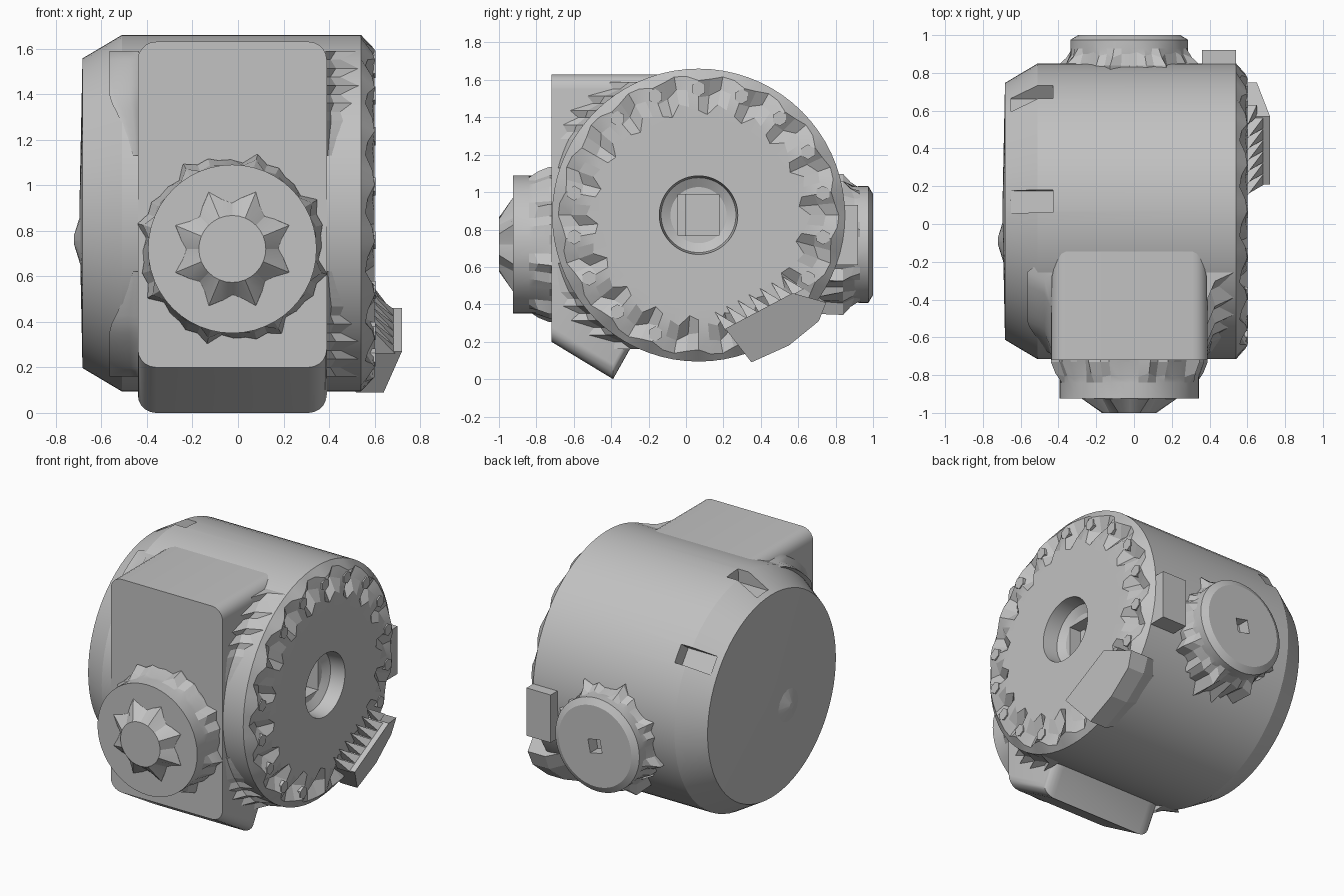
import bpy, bmesh, math
from mathutils import Vector, Matrix

cube = bpy.data.objects.get("Cube")
if cube:
    bpy.data.objects.remove(cube, do_unlink=True)

GREY = bpy.data.materials.new("cast_grey")
GREY.use_nodes = True
TONE = (0.54, 0.54, 0.54, 1)
GREY.diffuse_color = TONE
GREY.node_tree.nodes["Principled BSDF"].inputs["Base Color"].default_value = TONE

X, Y, Z = Vector((1, 0, 0)), Vector((0, 1, 0)), Vector((0, 0, 1))
RADIUS = 0.783
CENTRE = Vector((0, 0.067, 0.877))      # drum axis
PORT = Vector((-0.025, 0, 0.72))        # port axis


def finish(name, bm, smooth):
    bmesh.ops.recalc_face_normals(bm, faces=bm.faces)
    me = bpy.data.meshes.new(name)
    bm.to_mesh(me)
    bm.free()
    me.materials.append(GREY)
    ob = bpy.data.objects.new(name, me)
    bpy.context.collection.objects.link(ob)
    bpy.ops.object.select_all(action="DESELECT")
    ob.select_set(True)
    bpy.context.view_layer.objects.active = ob
    if smooth:
        bpy.ops.object.shade_smooth_by_angle(angle=math.radians(smooth))
    return ob


def loft(name, sections, smooth=30):
    """Skin a row of equal-length closed sections and cap both ends."""
    bm = bmesh.new()
    loops = [[bm.verts.new(p) for p in s] for s in sections]
    for a, b in zip(loops, loops[1:]):
        for i in range(len(a)):
            j = (i + 1) % len(a)
            bm.faces.new((a[i], a[j], b[j], b[i]))
    bm.faces.new(loops[0])
    bm.faces.new(loops[-1])
    return finish(name, bm, smooth)


def turned(name, origin, axis, rings, n, smooth=12):
    """Each ring is a repeating pattern of (distance along axis, radius)."""
    u = Y if axis == X else axis.cross(Z)
    sections = []
    for ring in rings:
        pattern = ring if isinstance(ring, list) else [ring]
        pts = []
        for i in range(n):
            a, r = pattern[i % len(pattern)]
            t = math.tau * i / n + math.pi / 2
            pts.append(origin + axis * a + (u * math.cos(t) + Z * math.sin(t)) * r)
        sections.append(pts)
    return loft(name, sections, smooth)


def box(name, centre, size, turn=None):
    bm = bmesh.new()
    bmesh.ops.create_cube(bm, size=1)
    m = Matrix.Translation(centre) @ (turn or Matrix()) @ Matrix.Diagonal((*size, 1))
    bmesh.ops.transform(bm, matrix=m, verts=bm.verts)
    return finish(name, bm, 0)


def cut(target, cutter):
    mod = target.modifiers.new("cut", "BOOLEAN")
    mod.operation = "DIFFERENCE"
    mod.solver = "EXACT"
    mod.object = cutter
    cutter.hide_render = True
    cutter.hide_set(True)
    cutter.display_type = "WIRE"


# Drum with chamfered closed end, pitted flange and centre bore
drum = turned("drum_housing", CENTRE, X, [
    (-0.695, 0.1), (-0.683, 0.68), (-0.51, RADIUS), (0.54, RADIUS),
    [(0.6, 0.72), (0.57, 0.745), (0.56, 0.75), (0.59, 0.73)],
    [(0.6, 0.63), (0.59, 0.67), (0.55, 0.68), (0.54, 0.64)],
    [(0.6, 0.56), (0.6, 0.58), (0.6, 0.6), (0.6, 0.54)],
    (0.6, 0.5), (0.6, 0.21), (0.5, 0.2), (0.47, 0.15)], 72)
cut(drum, box("socket_cutter", CENTRE + X * 0.45, (0.16, 0.22, 0.22)))

# Two pockets in the chamfered edge
for angle in (86, 36):
    t = math.radians(angle)
    pos = CENTRE + X * -0.54 + (Y * math.cos(t) + Z * math.sin(t)) * 0.75
    cut(drum, box("pocket_cutter", pos, (0.22, 0.12, 0.12),
                  Matrix.Rotation(t - math.pi / 2, 4, "X")))

# Low point on the closed end
turned("end_point", Vector((-0.68, -0.09, 0.76)), -X, [(0, 0.15), (0.04, 0.02)], 12)

# Hex bolts round the flange
for k in range(18):
    if k in (3, 9, 10, 11):
        continue
    t = math.radians(90 + 20 * k)
    pos = CENTRE + (Y * math.cos(t) + Z * math.sin(t)) * 0.675
    turned("flange_bolt", pos, X, [(0.52, 0.04), (0.603, 0.04)], 6, 0)


# Rounded front block, lofted back into the drum
def rounded(y, low, high, x0=-0.44, x1=0.39, r=0.08):
    pts = []
    corners = ((x1 - r, high - r), (x0 + r, high - r), (x0 + r, low + r), (x1 - r, low + r))
    for q, (cx, cz) in enumerate(corners):
        for s in range(6):
            t = math.pi / 2 * (q + s / 5)
            pts.append((cx + r * math.cos(t), y, cz + r * math.sin(t)))
    return pts


loft("front_block", [rounded(-0.72, 0.2, 1.63), rounded(-0.39, 0.0, 1.63),
                     rounded(-0.3, 0.16, 1.63), rounded(0.0, 0.4, 1.63)])


# Fillets between block and drum: plain on the right side, toothed beside the flange
def fillet(name, x, side, z0, z1, widths, smooth):
    sections = []
    for i in range(13):
        z = z0 + (z1 - z0) * i / 12
        y = CENTRE.y - math.sqrt(RADIUS ** 2 - (z - CENTRE.z) ** 2)
        w = min(widths[i % 2], (y + 0.719) * 0.7)
        sections.append([(x, y - w, z), (x + side * w * 0.3, y - w * 0.3, z),
                         (x + side * w, y + 0.003, z), (x, y + 0.1, z)])
    loft(name, sections, smooth)


for z0, z1 in ((1.13, 1.59), (0.62, 0.16)):
    fillet("block_fillet", -0.435, -1, z0, z1, (0.13, 0.13), 60)
    fillet("toothed_fillet", 0.385, 1, z0, z1, (0.15, 0.07), 0)

# Front port with toothed root, and its tapered boss
turned("front_port", PORT, -Y, [
    [(0.62, 0.39), (0.62, 0.41), (0.62, 0.42)],
    [(0.73, 0.39), (0.73, 0.38), (0.73, 0.43), (0.73, 0.4), (0.73, 0.41), (0.73, 0.39)],
    [(0.81, 0.37), (0.81, 0.37), (0.79, 0.405), (0.81, 0.37), (0.8, 0.38), (0.82, 0.37)],
    (0.84, 0.37), (0.925, 0.37), (0.925, 0.3)], 48)
turned("front_boss", PORT, -Y, [
    (0.9, 0.25), [(0.926, 0.2), (0.926, 0.23), (0.926, 0.27), (0.926, 0.22)],
    (1.0, 0.147)], 32)

# Back port with toothed root and square socket
back = turned("back_port", PORT, Y, [
    [(0.6, 0.32), (0.6, 0.34), (0.6, 0.38)],
    [(0.84, 0.32), (0.84, 0.33), (0.84, 0.39), (0.84, 0.34), (0.84, 0.35), (0.84, 0.32)],
    [(0.9, 0.31), (0.9, 0.31), (0.88, 0.345), (0.9, 0.31), (0.89, 0.32), (0.91, 0.31)],
    (0.93, 0.312), (0.975, 0.312), (1.0, 0.27)], 48)
cut(back, box("square_cutter", PORT + Y, (0.09, 0.16, 0.09), Matrix.Rotation(0.2, 4, "Y")))

# Stop block on the back, beside the port
box("back_stop", (0.45, 0.8, 0.77), (0.18, 0.24, 0.32))

# Sloped lug on the flange edge: foot fading into the drum, face leaning outward
edge = [(0.21, 0.27), (0.4, 0.37), (0.57, 0.46), (0.75, 0.41), (0.71, 0.31), (0.55, 0.18), (0.35, 0.09)]
lean = (0.72, 0.72, 0.72, 0.65, 0.64, 0.64, 0.64)
foot = [Vector((0.52, y, z)) for y, z in edge]
root = [CENTRE + X * 0.38 + (p - CENTRE - X * 0.52) * 0.9 for p in foot]
loft("flange_lug", [root, foot, [(x, y, z) for x, (y, z) in zip(lean, edge)]], 0)

# Row of small teeth backing the lug
along = Vector((0, 0.36, 0.19))
inward = Vector((0, -0.05, 0.09))
for i in range(7):
    p = Vector((0.59, 0.21, 0.26)) + along * (i / 6)
    q = p + along / 6
    tip = X * (0.1 if i < 6 else 0.06)
    loft("lug_tooth", [[p, q, q + tip, p + tip],
                       [p + inward, p + inward * 1.1, p + inward * 1.1 + tip * 0.15,
                        p + inward + tip * 0.15]], 0)
